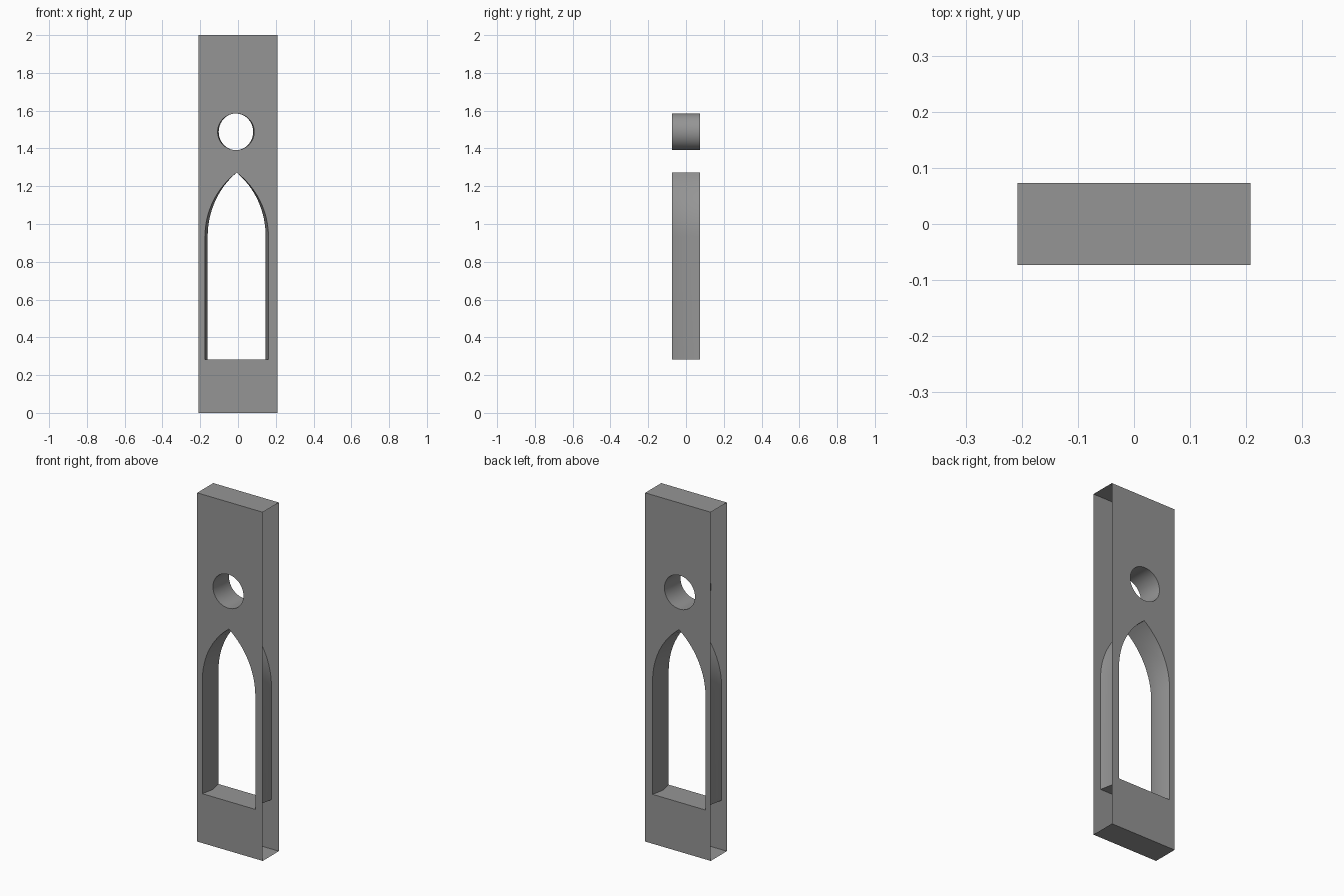
import bpy, bmesh, math
from mathutils import Vector

cube = bpy.data.objects.get("Cube")
if cube:
    bpy.data.objects.remove(cube)

HALF_W, HALF_D, HEIGHT = 0.208, 0.073, 2.0

stone = bpy.data.materials.new("stone grey")
stone.use_nodes = True
stone.diffuse_color = (0.3, 0.3, 0.3, 1)
stone.node_tree.nodes["Principled BSDF"].inputs["Base Color"].default_value = (0.3, 0.3, 0.3, 1)


def finish(name, bm):
    mesh = bpy.data.meshes.new(name)
    bm.to_mesh(mesh)
    bm.free()
    mesh.materials.append(stone)
    obj = bpy.data.objects.new(name, mesh)
    bpy.context.collection.objects.link(obj)
    return obj


def arch_outline(cx, half, sill, spring, apex, steps=16):
    """Pointed arch, counter-clockwise from the lower left corner."""
    rise = apex - spring
    radius = (half ** 2 + rise ** 2) / (2 * half)
    sweep = math.asin(rise / radius)
    side = [(half - radius + radius * math.cos(sweep * i / steps),
             spring + radius * math.sin(sweep * i / steps)) for i in range(steps + 1)]
    right = [(half, sill)] + side
    left = [(-x, z) for x, z in reversed(right[:-1])]
    return [(cx + x, z) for x, z in right + left]


def circle_outline(cx, cz, r, steps=48):
    return [(cx + r * math.cos(math.tau * i / steps),
             cz + r * math.sin(math.tau * i / steps)) for i in range(steps)]


def panel(name, y, outlines):
    """Flat wall with the inner outlines left open."""
    bm = bmesh.new()
    edges = []
    for outline in outlines:
        vs = [bm.verts.new((x, y, z)) for x, z in outline]
        edges += [bm.edges.new((vs[i - 1], vs[i])) for i in range(len(vs))]
    facing = Vector((0, math.copysign(1, y), 0))
    bmesh.ops.triangle_fill(bm, use_beauty=True, edges=edges, normal=facing)
    bm.normal_update()
    bmesh.ops.reverse_faces(bm, faces=[f for f in bm.faces if f.normal.dot(facing) < 0])
    return finish(name, bm)


def reveal(name, outline, cx, waist):
    """Lining of an opening, slightly narrower at mid depth."""
    bm = bmesh.new()
    rings = [[bm.verts.new((cx + (x - cx) * s, y, z)) for x, z in outline]
             for y, s in ((-HALF_D, 1), (0, waist), (HALF_D, 1))]
    for a, b in zip(rings, rings[1:]):
        for i in range(len(a)):
            bm.faces.new((a[i - 1], b[i - 1], b[i], a[i]))
    bm.normal_update()
    # Make the lining face into the opening
    mid = Vector((cx, 0, sum(z for _, z in outline) / len(outline)))
    score = sum(f.normal.dot(mid - f.calc_center_median()) for f in bm.faces)
    if score < 0:
        bmesh.ops.reverse_faces(bm, faces=bm.faces[:])
    obj = finish(name, bm)
    bpy.ops.object.select_all(action='DESELECT')
    obj.select_set(True)
    bpy.context.view_layer.objects.active = obj
    bpy.ops.object.shade_smooth_by_angle(angle=math.radians(30))


def cap(name, z, up):
    bm = bmesh.new()
    corners = [(-1, -1), (1, -1), (1, 1), (-1, 1)]
    vs = [bm.verts.new((sx * HALF_W, sy * HALF_D, z)) for sx, sy in corners]
    bm.faces.new(vs if up else vs[::-1])
    finish(name, bm)


wall = [(-HALF_W, 0), (HALF_W, 0), (HALF_W, HEIGHT), (-HALF_W, HEIGHT)]
window = arch_outline(-0.007, 0.168, 0.283, 0.934, 1.272)
roundel = circle_outline(-0.011, 1.488, 0.097)

# Front and back walls; the narrow sides stay open
panel("front_wall", -HALF_D, [wall, window, roundel])
panel("back_wall", HALF_D, [wall, window, roundel])

# Linings of the two openings
reveal("arched_window_reveal", window, -0.007, 0.914)
reveal("round_window_reveal", roundel, -0.011, 0.94)

# Top and bottom
cap("top_cap", HEIGHT, True)
cap("bottom_cap", 0, False)
